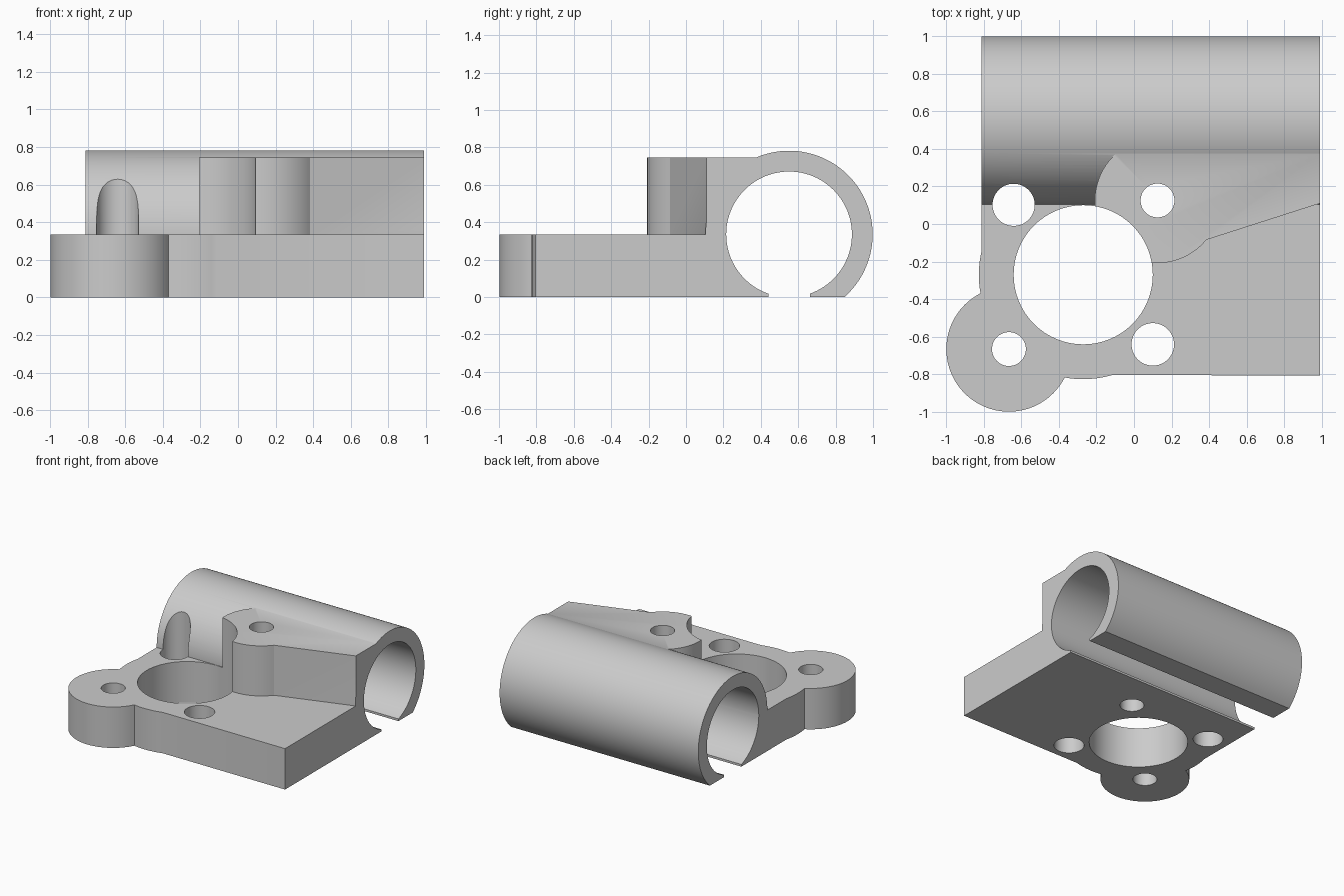
import bpy
import bmesh
from math import radians, cos, sin

cube = bpy.data.objects.get("Cube")
if cube:
    bpy.data.objects.remove(cube, do_unlink=True)

grey = bpy.data.materials.new("light grey")
grey.use_nodes = True
colour = (0.6, 0.6, 0.6, 1)
grey.diffuse_color = colour
grey.node_tree.nodes["Principled BSDF"].inputs["Base Color"].default_value = colour


def arc(cx, cy, r, start, end, n=24):
    """Points along a circular arc, angles in degrees."""
    angles = [radians(start + (end - start) * i / n) for i in range(n + 1)]
    return [(cx + r * cos(a), cy + r * sin(a)) for a in angles]


def circle(cx, cy, r, n=64):
    return arc(cx, cy, r, 0, 360, n)[:-1]


def prism(name, outline, low, high, along="z"):
    """Extrude a flat outline along z, or a (y, z) section along x."""
    bm = bmesh.new()
    place = (lambda u, v: (u, v, low)) if along == "z" else (lambda u, v: (low, u, v))
    face = bm.faces.new([bm.verts.new(place(u, v)) for u, v in outline])
    extruded = bmesh.ops.extrude_face_region(bm, geom=[face])
    shift = (0, 0, high - low) if along == "z" else (high - low, 0, 0)
    top = [v for v in extruded["geom"] if isinstance(v, bmesh.types.BMVert)]
    bmesh.ops.translate(bm, verts=top, vec=shift)
    bmesh.ops.recalc_face_normals(bm, faces=bm.faces)
    mesh = bpy.data.meshes.new(name)
    bm.to_mesh(mesh)
    bm.free()
    mesh.materials.append(grey)
    obj = bpy.data.objects.new(name, mesh)
    bpy.context.collection.objects.link(obj)
    return obj


def combine(target, tool, operation):
    """Apply a boolean and discard the tool."""
    mod = target.modifiers.new(operation.lower(), "BOOLEAN")
    mod.operation, mod.solver, mod.object = operation, "EXACT", tool
    bpy.context.view_layer.objects.active = target
    bpy.ops.object.modifier_apply(modifier=mod.name)
    bpy.data.objects.remove(tool, do_unlink=True)


LEFT, RIGHT, FRONT = -0.81, 0.99, -0.805
AXIS_Y, AXIS_Z = 0.551, 0.335
PLATE_TOP, BLOCK_TOP = 0.335, 0.745

# Base plate with the corner lobe and the bulge around the large opening
plate_outline = [(RIGHT, FRONT), (RIGHT, AXIS_Y), (LEFT, AXIS_Y)]
plate_outline += arc(-0.27, -0.27, 0.555, 166.7, 190.2, 10)
plate_outline += arc(-0.665, -0.665, 0.333, 117, 333, 48)[1:-1]
plate_outline += arc(-0.27, -0.27, 0.555, 259.8, 286, 10)
body = prism("clamp_bracket", plate_outline, 0, PLATE_TOP)

# Tube housing, flattened underneath
housing = prism("tube_housing", arc(AXIS_Y, AXIS_Z, 0.447, -48.5, 228.5, 96),
                LEFT, RIGHT, "x")
for v in housing.data.vertices:
    v.co.z = max(v.co.z, 0) if v.co.z > 0.002 else 0
combine(body, housing, "UNION")

# Raised block with a rounded end
block_outline = [(RIGHT, AXIS_Y), (-0.09, AXIS_Y)]
block_outline += arc(0.125, 0.125, 0.333, 130, 321, 48)
block_outline += [(RIGHT, 0.11)]
combine(body, prism("raised_block", block_outline, 0.2, BLOCK_TOP), "UNION")

# Tube bore and the slot under it
combine(body, prism("bore", circle(AXIS_Y, AXIS_Z, 0.336, 96), -1.2, 1.2, "x"), "DIFFERENCE")
slot = [(0.44, -0.1), (0.662, -0.1), (0.662, 0.2), (0.44, 0.2)]
combine(body, prism("slot", slot, -1.2, 1.2, "x"), "DIFFERENCE")

# Large opening and the four screw holes
holes = [(-0.27, -0.27, 0.37), (-0.64, 0.102, 0.112), (0.1, -0.64, 0.113),
         (0.125, 0.125, 0.09), (-0.665, -0.665, 0.09)]
for x, y, r in holes:
    combine(body, prism("hole", circle(x, y, r), -0.1, 1), "DIFFERENCE")

# Smooth curves, sharp edges
bpy.ops.object.select_all(action="DESELECT")
body.select_set(True)
bpy.context.view_layer.objects.active = body
bpy.ops.object.shade_smooth_by_angle(angle=radians(25))
